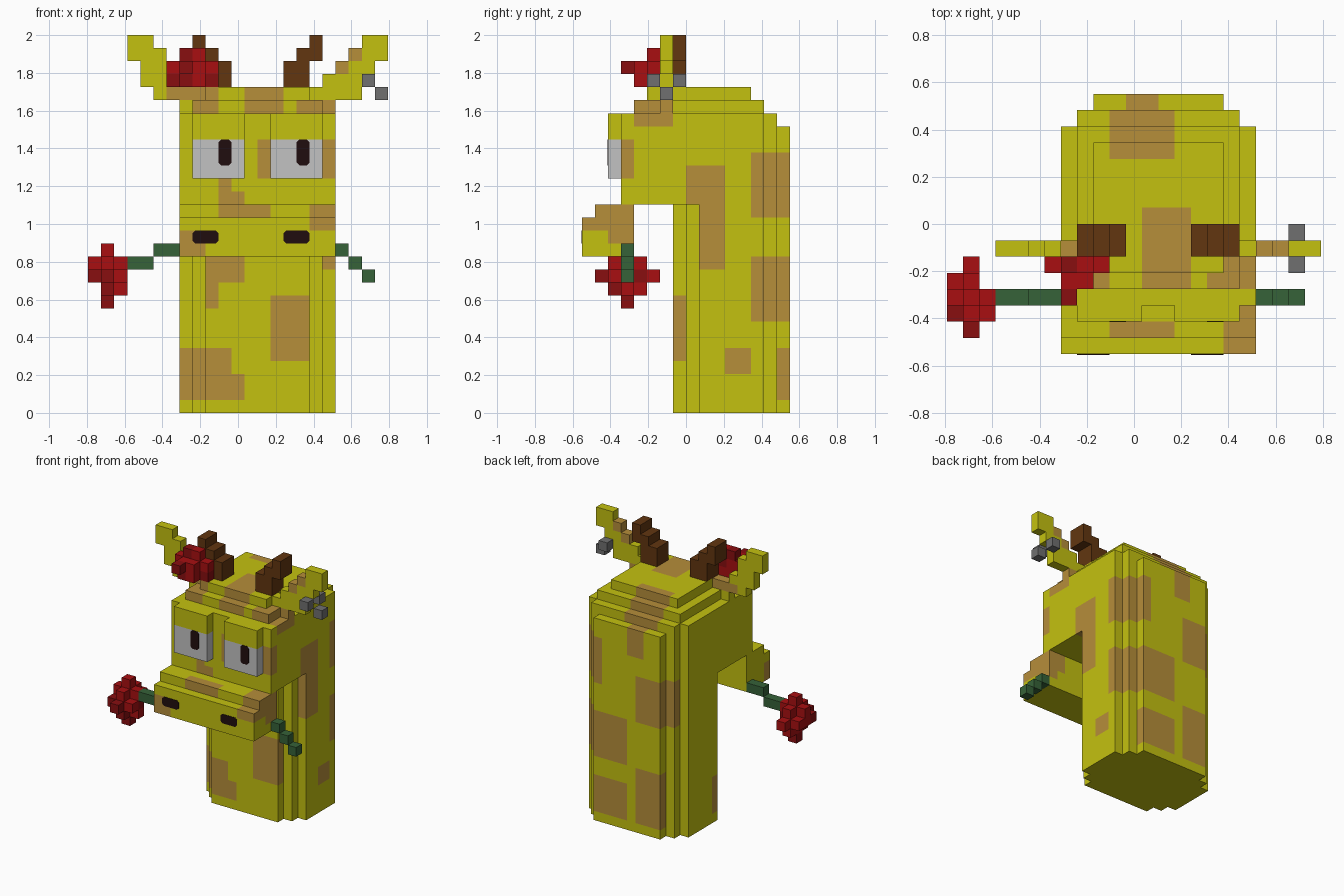
import bpy, bmesh
from mathutils import Vector

cube = bpy.data.objects.get("Cube")
if cube:
    bpy.data.objects.remove(cube)

U = 2 / 29                          # size of one block
ORIGIN = Vector((11.5, 8, 0))       # world origin in block units
MIRROR = 26                         # head middle, doubled


def material(name, r, g, b):
    lin = [((c / 255 + 0.055) / 1.055) ** 2.4 for c in (r, g, b)]
    m = bpy.data.materials.new(name)
    m.use_nodes = True
    m.diffuse_color = (*lin, 1)
    m.node_tree.nodes["Principled BSDF"].inputs["Base Color"].default_value = (*lin, 1)
    return m


YELLOW = material("yellow hide", 196, 193, 16)
TAN = material("tan spots", 182, 142, 58)
WHITE = material("eye white", 194, 194, 194)
BLACK = material("dark pupil", 32, 13, 14)
BROWN = material("horn brown", 98, 54, 16)
GREEN = material("stem green", 54, 98, 56)
RED = material("petal red", 168, 15, 17)
DARK_RED = material("deep petal red", 136, 14, 16)
GREY = material("ring grey", 112, 112, 112)


def box(x0, x1, y0, y1, z0, z1):
    return {(x, y, z) for x in range(x0, x1) for y in range(y0, y1) for z in range(z0, z1)}


def flipped(solid):
    """Mirror blocks across the middle of the head."""
    return {(MIRROR - 1 - x, y, z) for x, y, z in solid}


def finish(name, bm, *mats):
    mesh = bpy.data.meshes.new(name)
    bm.to_mesh(mesh)
    bm.free()
    for m in mats:
        mesh.materials.append(m)
    bpy.context.collection.objects.link(bpy.data.objects.new(name, mesh))


def blocks(name, solid, mat, spots=(), spot_mat=None):
    """Outer skin of a set of blocks; blocks among the spots get the second colour."""
    bm = bmesh.new()
    for c in sorted(solid):
        for axis in range(3):
            for sign in (-1, 1):
                n, u, v = (Vector([float(i == (axis + k) % 3) for i in range(3)])
                           for k in range(3))
                if tuple(int(a + sign * b) for a, b in zip(c, n)) in solid:
                    continue
                base = Vector(c) - ORIGIN + (n if sign > 0 else n * 0)
                ring = [base, base + u, base + u + v, base + v][::sign]
                face = bm.faces.new([bm.verts.new(p * U) for p in ring])
                face.material_index = int(c in spots)
    bmesh.ops.remove_doubles(bm, verts=bm.verts, dist=U / 100)
    finish(name, bm, *([mat, spot_mat] if spot_mat else [mat]))


def plate(name, x, y, z, width, height):
    """Thin dark front plate with clipped corners."""
    c = 0.22
    w, h = width / 2, height / 2
    quarter = [(w, h - c), (w - c, h)]
    half = quarter + [(-a, b) for a, b in reversed(quarter)]
    outline = half + [(-a, -b) for a, b in half]
    bm = bmesh.new()
    face = bm.faces.new([bm.verts.new((Vector((x + w + a, y - 0.04, z + h + b)) - ORIGIN) * U)
                         for a, b in outline])
    grown = bmesh.ops.extrude_face_region(bm, geom=[face])["geom"]
    bmesh.ops.translate(bm, verts=[g for g in grown if isinstance(g, bmesh.types.BMVert)],
                        vec=(0, 0.05 * U, 0))
    bmesh.ops.recalc_face_normals(bm, faces=bm.faces)
    finish(name, bm, BLACK)


# Neck with stepped corners, overhanging head, stepped crown, ear roots
body = box(7, 19, 6, 7, 23, 24)
for s in range(3):
    body |= box(9 - s, 17 + s, 7 + s, 16 - s, 0, 16)
    body |= box(9 - s, 17 + s, 3, 16 - s, 16, min(22 + s, 23))
for s in range(2):
    body |= box(8 + s, 18 - s, 4 + s, 14 - s, 23 + s, 24 + s)

# Spots, each a rectangle on one side of the body
spots = set()
for x0, x1, z0, z1 in [(9, 12, 10, 12), (9, 10, 8, 10), (14, 17, 4, 9),
                       (7, 11, 3, 5), (7, 12, 1, 3)]:
    spots |= box(x0, x1, 7, 10, z0, z1)             # neck front
for x0, x1, z0, z1 in [(13, 14, 18, 21), (10, 11, 17, 18), (10, 12, 16, 17)]:
    spots |= box(x0, x1, 3, 4, z0, z1)              # face
for x0, x1, z0, z1 in [(13, 18, 7, 12), (8, 12, 12, 17), (13, 17, 1, 5),
                       (9, 12, 1, 7), (11, 13, 19, 22)]:
    spots |= box(x0, x1, 14, 16, z0, z1)            # back
for y0, y1, z0, z1 in [(8, 11, 16, 19), (9, 11, 11, 16), (11, 13, 3, 5), (13, 16, 15, 20),
                       (13, 16, 7, 12), (7, 8, 4, 9), (3, 4, 18, 21), (4, 7, 22, 24)]:
    spots |= box(16, 19, y0, y1, z0, z1)            # left flank
for x0, x1, y0, y1 in [(7, 10, 4, 6), (12, 15, 4, 9), (10, 14, 12, 15)]:
    spots |= box(x0, x1, y0, y1, 22 + (y0 < 9), 25) # crown
blocks("head_and_neck", body, YELLOW, spots, TAN)

# Muzzle
blocks("muzzle", box(7, 19, 0, 4, 12, 15) | box(7, 19, 1, 4, 15, 16), YELLOW,
       box(10, 14, 1, 2, 15, 16) | box(17, 19, 0, 4, 14, 16)
       | box(18, 19, 2, 4, 13, 14) | box(7, 9, 0, 1, 12, 14), TAN)

# Nostrils, eyes and heavy lids
for side, nostril, eye, pupil in (("right", 8, 8, 10), ("left", 15, 14, 16)):
    plate(side + "_nostril", nostril, 0, 13, 2, 1)
    blocks(side + "_eye", box(eye, eye + 4, 2, 3, 18, 21), WHITE)
    blocks(side + "_eyelid", box(eye, eye + 4, 2, 3, 21, 23), YELLOW)
    plate(side + "_pupil", pupil, 2, 19, 1, 2)

# Ears climbing outwards step by step
left_ear, right_ear = set(), set()
for s, (start, end) in enumerate([(5, 9), (4, 7), (4, 6), (3, 6), (3, 5)]):
    left_ear |= box(17 + s, min(max(20 + s, 21), 23), 6, 7, 24 + s, 25 + s)
    right_ear |= box(start, end, 6, 7, 24 + s, 25 + s)
blocks("left_ear", left_ear, YELLOW, {(19, 6, 26), (20, 6, 27)}, TAN)
blocks("right_ear", right_ear, YELLOW, box(6, 9, 6, 7, 24, 25), TAN)

# Horns
horn = box(15, 17, 6, 8, 25, 27) | box(16, 18, 6, 8, 27, 28) | box(17, 18, 6, 8, 28, 29)
blocks("left_horn", horn, BROWN)
blocks("right_horn", flipped(horn), BROWN)

# Ear ring
blocks("ear_ring", {(21, 5, 25), (21, 7, 25), (22, 6, 24)}, GREY)


def flower(name, solid):
    """Petal blocks in two alternating reds."""
    blocks(name, solid, RED, {c for c in solid if sum(c) % 3 == 0}, DARK_RED)


# Flower on the head
flower("head_flower", box(6, 10, 5, 6, 25, 27) | box(7, 9, 4, 5, 25, 27)
       | box(7, 9, 5, 6, 27, 28) | {(7, 3, 26)})

# Flower held in the mouth: an eight-sided clump with a bent stem
clump = {c for c in box(0, 3, 1, 6, 8, 13)
         if abs(c[0] - 1) + abs(c[1] - 3) + abs(c[2] - 10) <= 2}
flower("mouth_flower", clump - {(0, 3, 9), (2, 4, 10)})
blocks("right_stem", box(5, 7, 3, 4, 12, 13) | box(3, 5, 3, 4, 11, 12), GREEN)
blocks("left_stem", {(19 + i, 3, 12 - i) for i in range(3)}, GREEN)
